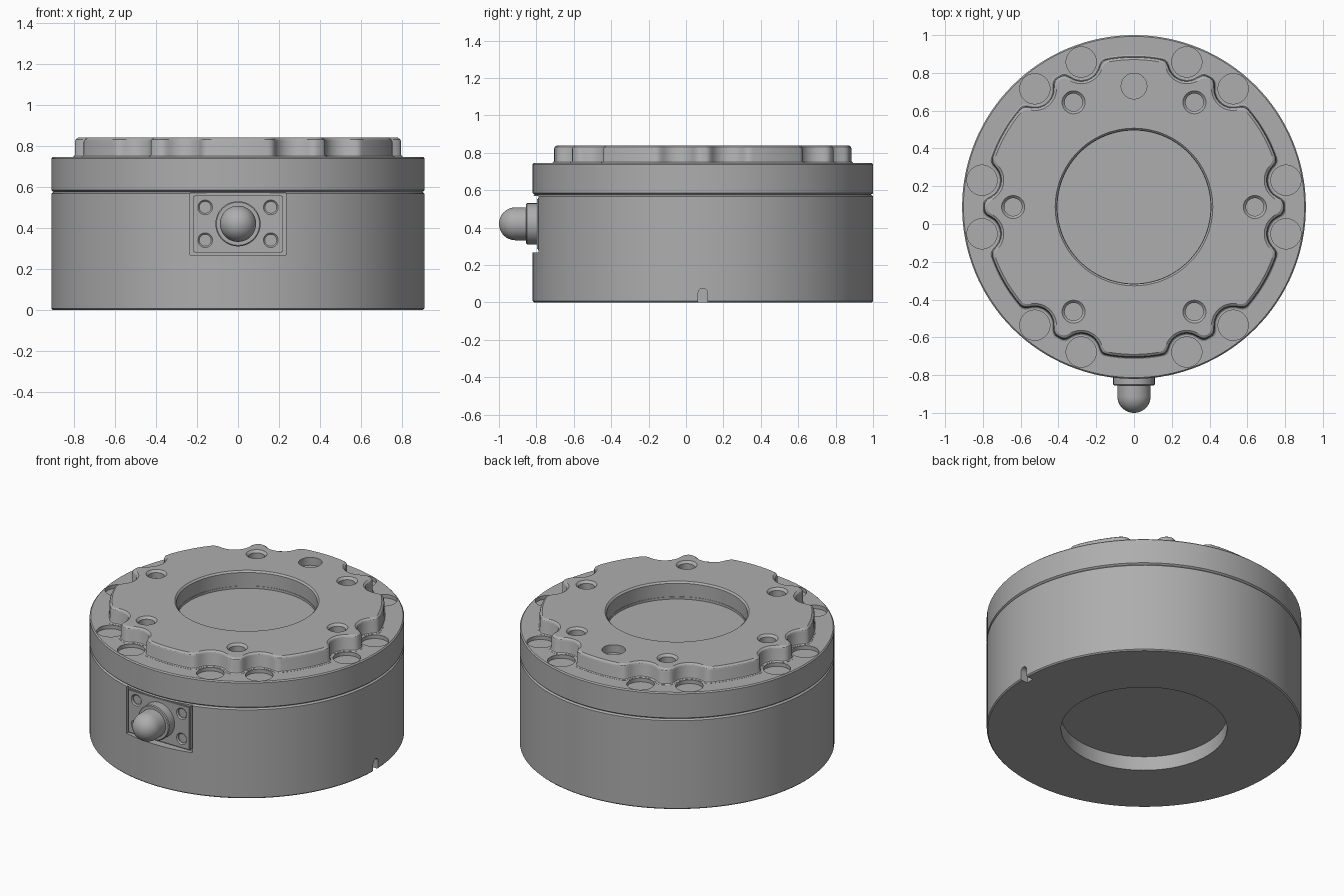
import bpy, bmesh, math
from mathutils import Matrix, Vector

default = bpy.data.objects.get("Cube")
if default:
    bpy.data.objects.remove(default, do_unlink=True)

CY = 0.09                      # body axis sits slightly behind the origin
AXIS = Matrix.Translation((0, CY, 0))
BOLT_ANGLES = [a + s for a in range(0, 360, 60) for s in (-10, 10)]

metal = bpy.data.materials.new("grey metal")
metal.use_nodes = True
GREY = (0.42, 0.42, 0.42, 1)
metal.diffuse_color = GREY
metal.node_tree.nodes["Principled BSDF"].inputs["Base Color"].default_value = GREY


def finish(name, bm, matrix=Matrix()):
    bmesh.ops.recalc_face_normals(bm, faces=bm.faces[:])
    bm.transform(matrix)
    mesh = bpy.data.meshes.new(name)
    bm.to_mesh(mesh)
    bm.free()
    mesh.materials.append(metal)
    obj = bpy.data.objects.new(name, mesh)
    bpy.context.collection.objects.link(obj)
    return obj


def add_lathe(bm, profile, n, matrix=Matrix()):
    """Spin (radius, height) points; ends on the axis become fans."""
    rings = []
    for r, z in profile:
        if r == 0:
            rings.append([bm.verts.new(matrix @ Vector((0, 0, z)))] * n)
        else:
            rings.append([bm.verts.new(matrix @ Vector((r * math.cos(t), r * math.sin(t), z)))
                          for t in (math.tau * i / n for i in range(n))])
    for a, b in zip(rings, rings[1:]):
        for i in range(n):
            j = (i + 1) % n
            bm.faces.new(dict.fromkeys((a[i], a[j], b[j], b[i])))


def lathe(name, profile, n=128, matrix=AXIS):
    bm = bmesh.new()
    add_lathe(bm, profile, n, matrix)
    return finish(name, bm, matrix=Matrix())


def select(obj):
    bpy.ops.object.select_all(action='DESELECT')
    obj.select_set(True)
    bpy.context.view_layer.objects.active = obj


def cut(obj, bm):
    cutter = finish("cutter", bm)
    cutter.hide_render = True
    mod = obj.modifiers.new("cut", 'BOOLEAN')
    mod.operation, mod.solver, mod.object = 'DIFFERENCE', 'EXACT', cutter
    select(obj)
    bpy.ops.object.modifier_apply(modifier=mod.name)
    bpy.data.objects.remove(cutter, do_unlink=True)


def add_box(bm, lo, hi):
    size = [h - l for l, h in zip(lo, hi)]
    mid = [(h + l) / 2 for l, h in zip(lo, hi)]
    bmesh.ops.create_cube(bm, size=1, matrix=Matrix.Translation(mid) @ Matrix.Diagonal((*size, 1)))


def polar(radius, degrees, z):
    t = math.radians(degrees)
    return Matrix.Translation((radius * math.cos(t), CY + radius * math.sin(t), z))


def facing_front(x, y, z):
    return Matrix.Translation((x, y, z)) @ Matrix.Rotation(math.pi / 2, 4, 'X')


# Housing with recessed underside
housing = lathe("housing", [(0, 0.09), (0.48, 0.09), (0.48, 0), (0.903, 0), (0.91, 0.007),
                            (0.91, 0.567), (0.9, 0.575), (0, 0.575)])

# Front pocket and the round-topped index slot on the side
bm = bmesh.new()
add_box(bm, (-0.233, -1, 0.267), (0.233, -0.772, 0.569))
cut(housing, bm)
slot = [(0.025 * math.cos(t), 0.05 + 0.025 * math.sin(t))
        for t in (math.pi * i / 12 for i in range(13))]
slot += [(-0.025, -0.05), (0.025, -0.05)]
bm = bmesh.new()
base = bm.faces.new([bm.verts.new((0.86, CY + y, z)) for y, z in slot])
side = bmesh.ops.extrude_face_region(bm, geom=[base])["geom"]
bmesh.ops.translate(bm, vec=(0.1, 0, 0), verts=[v for v in side if isinstance(v, bmesh.types.BMVert)])
cut(housing, bm)

# Upper ring with the floor of the centre recess and bolt seats
ring = lathe("upper_ring", [(0, 0.57), (0.9, 0.57), (0.9, 0.576), (0.91, 0.584), (0.91, 0.738),
                            (0.903, 0.745), (0.405, 0.745), (0.405, 0.73), (0, 0.73)])
bm = bmesh.new()
for a in BOLT_ANGLES:
    add_lathe(bm, [(0, 0), (0.08, 0), (0.08, 0.1), (0, 0.1)], 40, polar(0.817, a, 0.722))
cut(ring, bm)


# Scalloped top plate: a disc with blended bites around the bolt seats
def plate_radius(degrees, offset):
    d = min(abs((degrees - a + 180) % 360 - 180) for a in BOLT_ANGLES)
    c, s = 0.817 * math.cos(math.radians(d)), 0.817 * math.sin(math.radians(d))
    lo, hi, k = 0.6, 0.83, 0.035
    for _ in range(30):
        r = (lo + hi) / 2
        disc, bite = r - 0.795, 0.1 - math.hypot(r - c, s)
        h = max(k - abs(disc - bite), 0) / k
        if max(disc, bite) + h * h * k / 4 < offset:
            lo = r
        else:
            hi = r
    return lo


N = 480
layers = [(0.01, 0.743), (0.01, 0.746), (0.003, 0.75), (0, 0.757), (0, 0.822),
          (-0.004, 0.832), (-0.015, 0.84)]
bore = [(0.417, 0.84), (0.407, 0.83), (0.407, 0.743)]
bm = bmesh.new()
loops = []
for k in range(len(layers) + len(bore)):
    loop = []
    for i in range(N):
        deg = 360 * i / N
        if k < len(layers):
            off, z = layers[k]
            r = plate_radius(deg, off)
        else:
            r, z = bore[k - len(layers)]
        t = math.radians(deg)
        loop.append(bm.verts.new((r * math.cos(t), CY + r * math.sin(t), z)))
    loops.append(loop)
for a, b in zip(loops, loops[1:] + loops[:1]):
    for i in range(N):
        j = (i + 1) % N
        bm.faces.new((a[i], a[j], b[j], b[i]))
plate = finish("top_plate", bm)

# Six chamfered screw holes and one plain dowel hole
bm = bmesh.new()
for a in range(0, 360, 60):
    add_lathe(bm, [(0, -0.05), (0.047, -0.05), (0.047, -0.014), (0.061, 0), (0.061, 0.05), (0, 0.05)],
              40, polar(0.64, a, 0.84))
add_lathe(bm, [(0, -0.05), (0.068, -0.05), (0.068, 0.05), (0, 0.05)], 40, polar(0.64, 90, 0.84))
cut(plate, bm)

# Connector mounting plate with four screw holes
bm = bmesh.new()
add_box(bm, (-0.219, -0.797, 0.28), (0.219, -0.765, 0.558))
bmesh.ops.bevel(bm, geom=bm.edges[:], offset=0.006, segments=2, affect='EDGES')
mount = finish("connector_plate", bm)
bm = bmesh.new()
for x in (-0.16, 0.16):
    for z in (0.34, 0.5):
        add_lathe(bm, [(0, -0.014), (0.029, -0.014), (0.029, -0.007), (0.036, 0), (0.036, 0.05), (0, 0.05)],
                  32, facing_front(x, -0.797, z))
cut(mount, bm)

# Connector flange and domed plug
lathe("connector_flange", [(0, 0), (0.11, 0), (0.11, 0.06), (0.105, 0.065), (0, 0.065)],
      64, facing_front(0, -0.79, 0.42))
dome = [(0.088 * math.cos(t), 0.122 + 0.088 * math.sin(t))
        for t in (math.pi / 2 * i / 12 for i in range(12))]
lathe("connector_plug", [(0, 0), (0.088, 0)] + dome + [(0, 0.21)], 48, facing_front(0, -0.79, 0.42))

for name in ("housing", "upper_ring", "top_plate", "connector_plate", "connector_flange", "connector_plug"):
    select(bpy.data.objects[name])
    bpy.ops.object.shade_smooth_by_angle(angle=math.radians(30))
